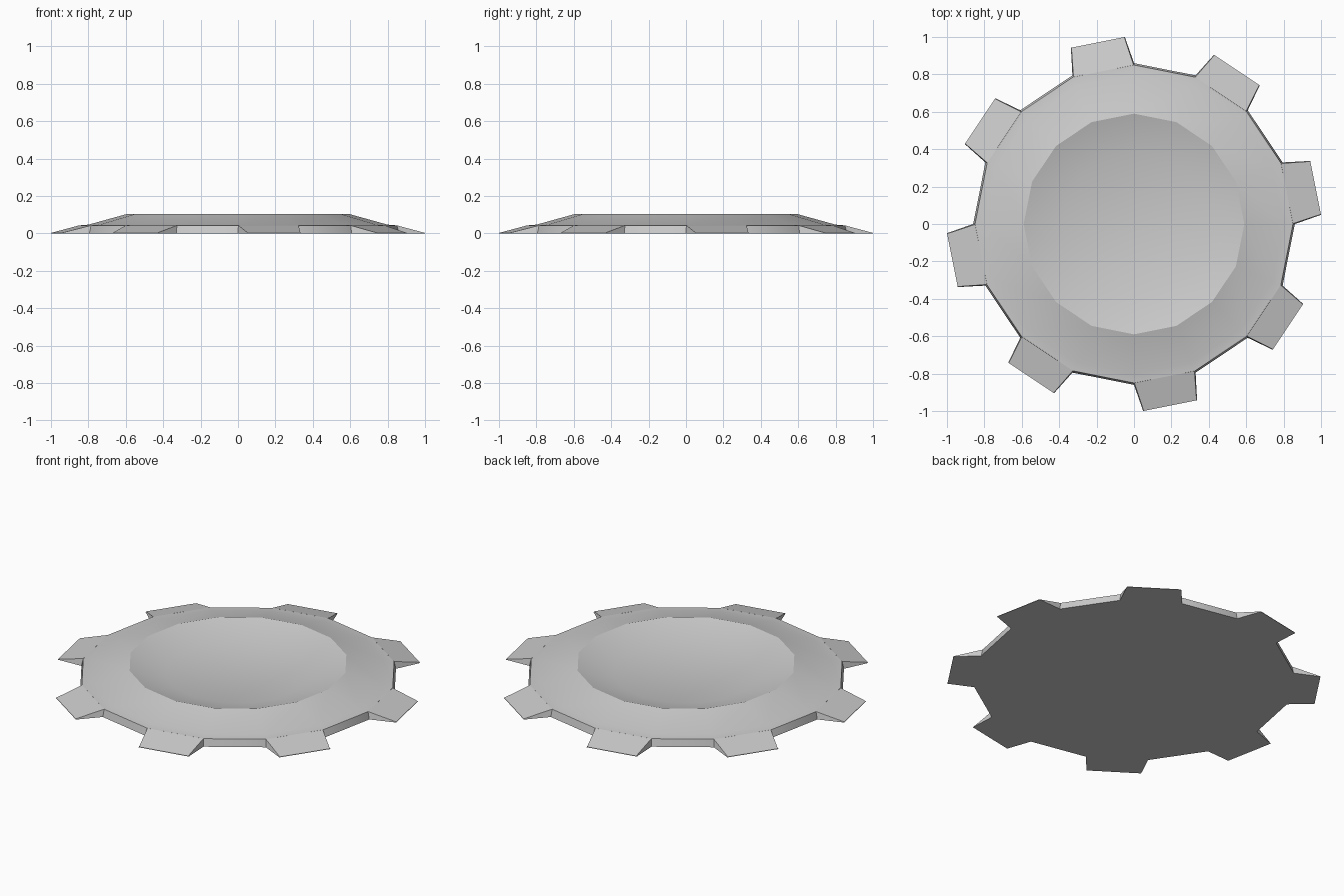
import bpy, bmesh
from math import sin, cos, pi

if "Cube" in bpy.data.objects:
    bpy.data.objects.remove(bpy.data.objects["Cube"])

SIDES = 16
# body profile: (radius, height) from the bottom edge up, over the rim and into the dish
PROFILE = [(0.86, 0), (0.85, 0.043), (0.80, 0.047), (0.59, 0.105), (0.387, 0.045)]


def finish(bm, name, angle=None):
    bmesh.ops.recalc_face_normals(bm, faces=bm.faces)
    me = bpy.data.meshes.new(name)
    bm.to_mesh(me)
    bm.free()
    ob = bpy.data.objects.new(name, me)
    bpy.context.collection.objects.link(ob)
    if angle:
        bpy.ops.object.select_all(action='DESELECT')
        ob.select_set(True)
        bpy.context.view_layer.objects.active = ob
        bpy.ops.object.shade_smooth_by_angle(angle=angle)
    return ob


# 16-sided dished body
bm = bmesh.new()
rings = [[bm.verts.new((r * cos(2 * pi * i / SIDES), r * sin(2 * pi * i / SIDES), z))
          for i in range(SIDES)] for r, z in PROFILE]
for a, b in zip(rings, rings[1:]):
    for i in range(SIDES):
        j = (i + 1) % SIDES
        bm.faces.new((a[i], a[j], b[j], b[i]))
bm.faces.new(rings[0][::-1])
bm.faces.new(rings[-1])
finish(bm, "gear_body", 0.5)

# eight wedge teeth, one on every second side
SECTION = [(0.843, 0.168, 0), (0.99, 0.147, 0), (0.99, 0.144, 0.003), (0.834, 0.164, 0.043)]
bm = bmesh.new()
for k in range(SIDES // 2):
    t = 2 * pi * (2 * k + 0.5) / SIDES
    lo, hi = [[bm.verts.new((x * cos(t) - s * y * sin(t), x * sin(t) + s * y * cos(t), z))
               for x, y, z in SECTION] for s in (-1, 1)]
    for i in range(3):
        bm.faces.new((lo[i], lo[i + 1], hi[i + 1], hi[i]))
    bm.faces.new(lo)
    bm.faces.new(hi)
finish(bm, "gear_teeth")
